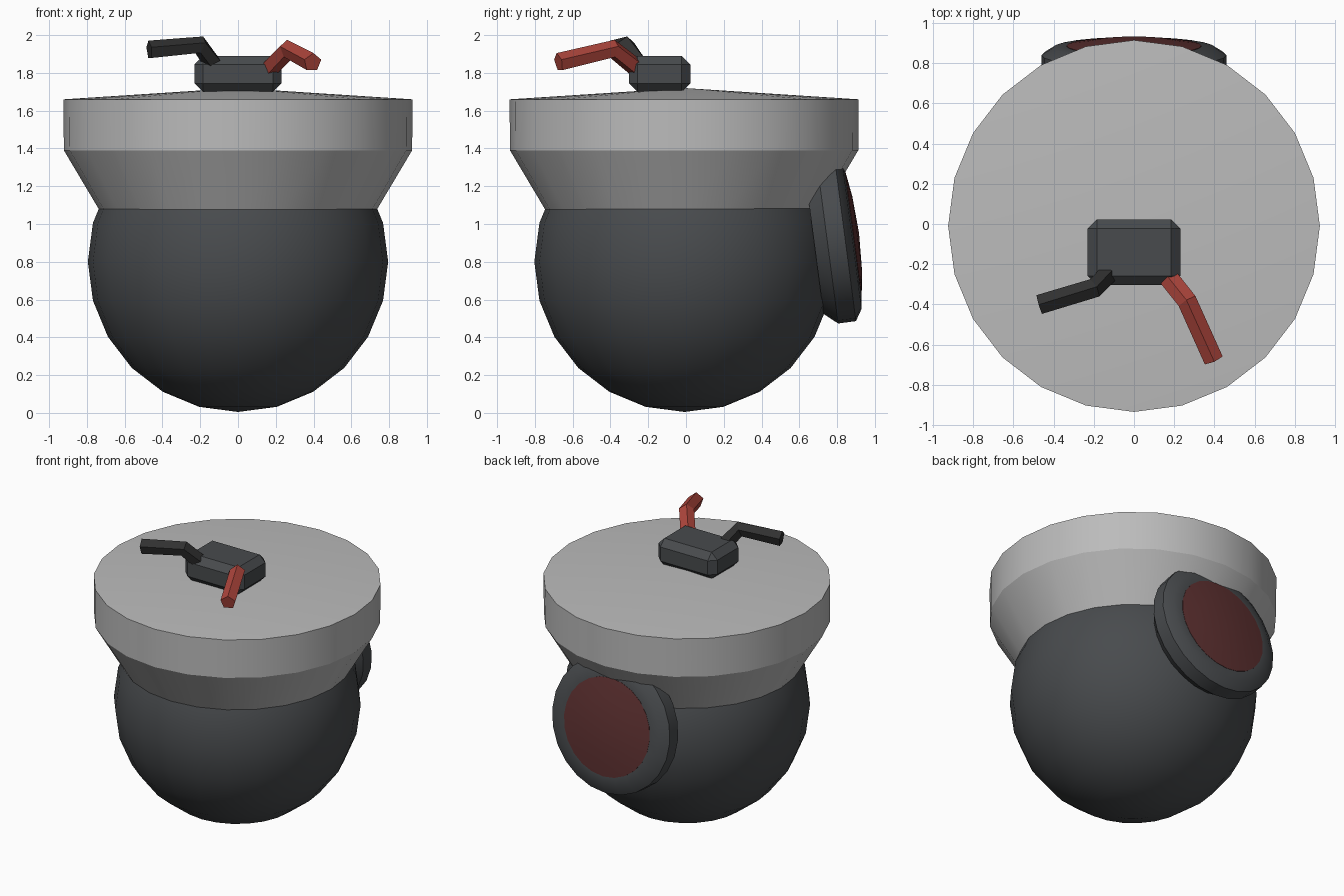
import bpy, bmesh, math
from mathutils import Vector, Matrix

if "Cube" in bpy.data.objects:
    bpy.data.objects.remove(bpy.data.objects["Cube"])


def material(name, rgb):
    m = bpy.data.materials.new(name)
    m.diffuse_color = (*rgb, 1)
    m.use_nodes = True
    m.node_tree.nodes["Principled BSDF"].inputs["Base Color"].default_value = m.diffuse_color
    return m


dark = material("dark_grey", (0.065, 0.07, 0.075))
black = material("black", (0.03, 0.03, 0.03))
red = material("red", (0.42, 0.06, 0.045))
maroon = material("maroon", (0.11, 0.03, 0.03))
light = material("light_grey", (0.5, 0.5, 0.5))


def finish(bm, name, mat, matrix=Matrix(), angle=30):
    bmesh.ops.recalc_face_normals(bm, faces=bm.faces)
    me = bpy.data.meshes.new(name)
    bm.to_mesh(me)
    bm.free()
    ob = bpy.data.objects.new(name, me)
    bpy.context.collection.objects.link(ob)
    ob.matrix_world = matrix
    me.materials.append(mat)
    if angle:
        bpy.ops.object.select_all(action='DESELECT')
        ob.select_set(True)
        bpy.context.view_layer.objects.active = ob
        bpy.ops.object.shade_smooth_by_angle(angle=math.radians(angle))
    return ob


def loft(bm, rings):
    for a, b in zip(rings, rings[1:]):
        n = len(a)
        for i in range(n):
            bm.faces.new((a[i], a[(i + 1) % n], b[(i + 1) % n], b[i]))


def lathe(name, profile, mat, matrix, apex=None, n=24):
    """Turn (radius, height) points round z; apex closes the top in a fan."""
    bm = bmesh.new()
    rings = [[bm.verts.new((r * math.cos(i * math.tau / n), r * math.sin(i * math.tau / n), z))
              for i in range(n)] for r, z in profile]
    loft(bm, rings)
    bm.faces.new(rings[0])
    if apex is None:
        bm.faces.new(rings[-1])
    else:
        top = bm.verts.new((0, 0, apex))
        for i in range(n):
            bm.faces.new((rings[-1][i], rings[-1][(i + 1) % n], top))
    return finish(bm, name, mat, matrix)


def lever(name, points, mat, r=0.051, sides=5):
    """Bent bar with a five-sided section and a mitred elbow."""
    p = [Vector(q) for q in points]
    bm = bmesh.new()
    rings = []
    for i, c in enumerate(p):
        d0 = (p[max(i, 1)] - p[max(i, 1) - 1]).normalized()
        d1 = (p[min(i + 1, len(p) - 1)] - p[min(i, len(p) - 2)]).normalized()
        t = (d0 + d1).normalized()
        side = t.cross(Vector((0, 0, 1))).normalized()
        up = side.cross(t)
        rings.append([bm.verts.new(c + r * (side * math.sin(k * math.tau / sides)
                                            + up * math.cos(k * math.tau / sides)))
                      for k in range(sides)])
    loft(bm, rings)
    bm.faces.new(rings[0])
    bm.faces.new(rings[-1])
    return finish(bm, name, mat, angle=0)


# Round body
bm = bmesh.new()
bmesh.ops.create_uvsphere(bm, u_segments=24, v_segments=12, radius=0.795)
finish(bm, "body", dark, Matrix.Translation((0, -0.008, 0.8)))

# Flared cap with a shallow conical top
lathe("cap", [(0.69, 1.0), (0.922, 1.39), (0.924, 1.66)], light,
      Matrix.Translation((0, -0.01, 0)), apex=1.72)

# Chamfered block on the cap
bm = bmesh.new()
bmesh.ops.create_cube(bm, size=1, matrix=Matrix.Diagonal((0.46, 0.325, 0.19, 1)))
bmesh.ops.bevel(bm, geom=bm.edges[:], offset=0.045, segments=1, affect='EDGES')
finish(bm, "top_block", dark, Matrix.Translation((0, -0.14, 1.795)))

# Two bent levers
lever("black_lever", [(-0.11, -0.23, 1.82), (-0.2, -0.32, 1.945), (-0.47, -0.4, 1.92)], black)
lever("red_lever", [(0.15, -0.24, 1.81), (0.265, -0.385, 1.925), (0.395, -0.675, 1.855)], red)

# Tilted round port on the back, with a slightly domed panel
port = Matrix.Translation((0, 0.795, 0.936)) @ Matrix.Rotation(math.radians(-82.5), 4, 'X')
lathe("back_ring", [(0.40, -0.12), (0.46, -0.05), (0.46, 0.045), (0.40, 0.083), (0.335, 0.09)],
      dark, port)
lathe("back_panel", [(0.335, 0.08), (0.335, 0.092), (0.2, 0.112)], maroon, port, apex=0.122)
